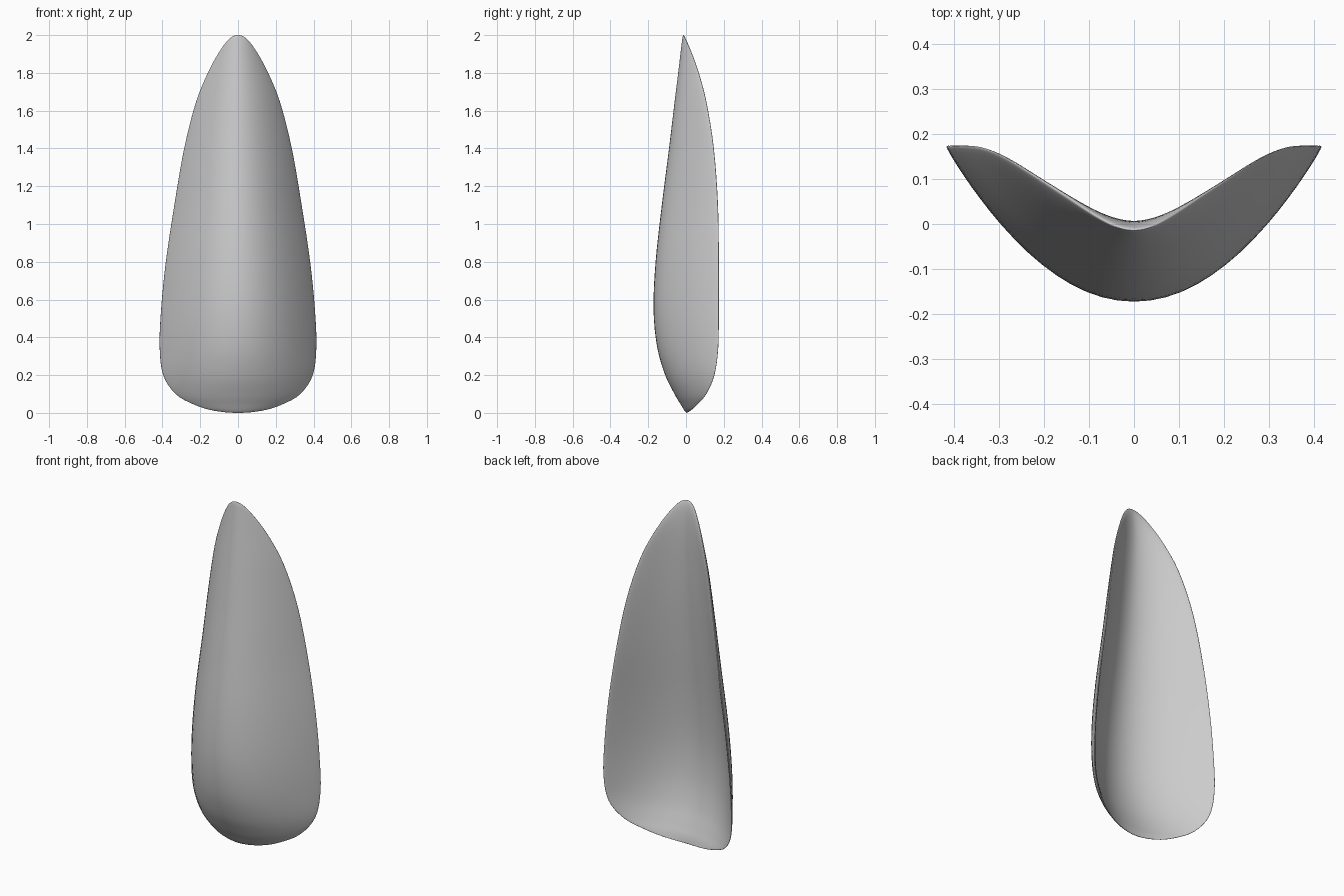
import bpy, bmesh
from math import sin, cos, pi, sqrt

if "Cube" in bpy.data.objects:
    bpy.data.objects.remove(bpy.data.objects["Cube"], do_unlink=True)

# Stations from base to tip: height, half width, rim depth, front midline depth
STATIONS = [
    (0.00, 0.00, 0.003, 0.003),
    (0.012, 0.13, 0.024, -0.008),
    (0.045, 0.235, 0.06, -0.028),
    (0.10, 0.33, 0.107, -0.061),
    (0.20, 0.396, 0.15, -0.11),
    (0.35, 0.415, 0.17, -0.153),
    (0.55, 0.407, 0.172, -0.172),
    (0.80, 0.382, 0.172, -0.161),
    (1.10, 0.337, 0.167, -0.128),
    (1.40, 0.285, 0.145, -0.09),
    (1.65, 0.221, 0.105, -0.06),
    (1.82, 0.15, 0.059, -0.039),
    (1.93, 0.087, 0.018, -0.026),
    (1.985, 0.04, -0.006, -0.019),
    (2.00, 0.00, -0.014, -0.014),
]
STEPS, COLUMNS = 4, 72
FRONT_BULGE, BACK_BULGE = 0.03, 0.05


def flip(s):
    return (s[0], -s[1], s[2], s[3])


def smooth_stations():
    """Catmull-Rom through the stations, mirrored at both ends for round tips."""
    p = [flip(STATIONS[1])] + STATIONS + [flip(STATIONS[-2])]
    rows = []
    for i in range(1, len(p) - 2):
        for k in range(STEPS):
            t = k / STEPS
            rows.append([0.5 * (2 * b + (c - a) * t + (2 * a - 5 * b + 4 * c - d) * t * t
                                + (3 * b - a - 3 * c + d) * t ** 3)
                         for a, b, c, d in zip(*p[i - 1:i + 3])])
    return rows + [STATIONS[-1]]


# Closed crescent sections: thickest at the midline, rounding off at the rim
bm = bmesh.new()
grid = []
for z, width, rim, front in smooth_stations():
    swell = sqrt(max(0, z * (2 - z)))
    middle = front + FRONT_BULGE * swell
    row = []
    for j in range(COLUMNS):
        angle = 2 * pi * j / COLUMNS
        u, c = sin(angle), cos(angle)
        y = middle + (rim - middle) * abs(u) ** (2.1 - 0.15 * z)
        y += c * swell * (BACK_BULGE if c > 0 else FRONT_BULGE)
        row.append(bm.verts.new((u * width, y, z)))
    grid.append(row)
for low, high in zip(grid, grid[1:]):
    for j in range(COLUMNS):
        k = (j + 1) % COLUMNS
        bm.faces.new((low[j], low[k], high[k], high[j]))
for end in (grid[0], grid[-1]):
    bmesh.ops.pointmerge(bm, verts=end, merge_co=end[COLUMNS // 2].co.copy())
bmesh.ops.recalc_face_normals(bm, faces=bm.faces)
for f in bm.faces:
    f.smooth = True

mesh = bpy.data.meshes.new("cupped_shell")
bm.to_mesh(mesh)
bm.free()
shell = bpy.data.objects.new("cupped_shell", mesh)
bpy.context.collection.objects.link(shell)

grey = bpy.data.materials.new("light_grey")
grey.use_nodes = True
colour = (0.6, 0.6, 0.6, 1)
grey.diffuse_color = colour
grey.node_tree.nodes["Principled BSDF"].inputs["Base Color"].default_value = colour
mesh.materials.append(grey)
